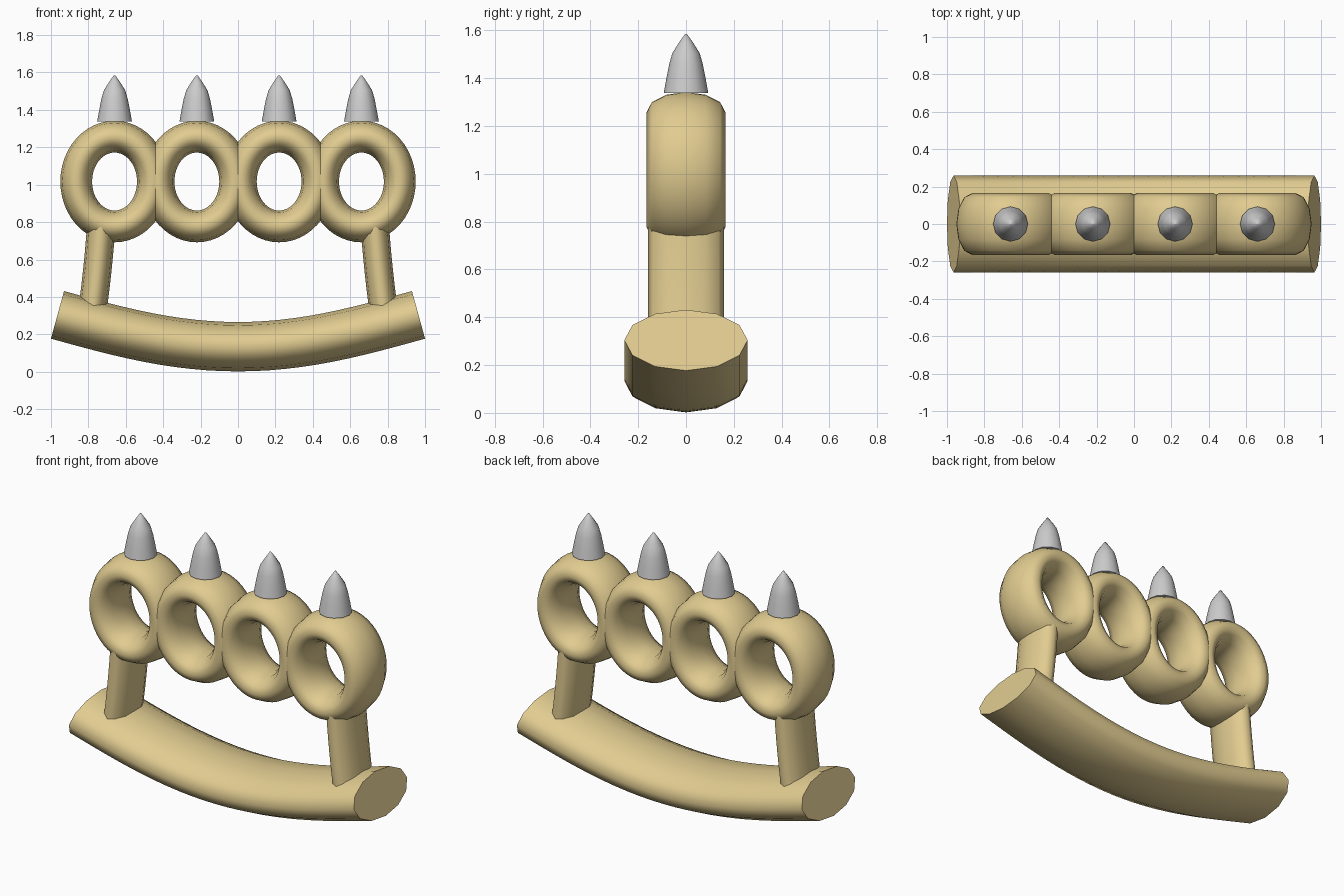
import bpy, bmesh, math
from mathutils import Vector

if "Cube" in bpy.data.objects:
    bpy.data.objects.remove(bpy.data.objects["Cube"])

SIDES = 12


def material(name, rgb):
    m = bpy.data.materials.new(name)
    m.diffuse_color = (*rgb, 1)
    m.use_nodes = True
    m.node_tree.nodes["Principled BSDF"].inputs["Base Color"].default_value = m.diffuse_color
    return m


brass = material("brass", (0.75, 0.60, 0.28))


def build(name, rings, closed, mat=None):
    """Skin a list of vertex loops; cap the ends unless closed."""
    bm = bmesh.new()
    loops = [[bm.verts.new(p) for p in r] for r in rings]
    n = len(loops)
    for i in range(n if closed else n - 1):
        a, b = loops[i], loops[(i + 1) % n]
        for j in range(len(a)):
            k = (j + 1) % len(a)
            bm.faces.new((a[j], a[k], b[k], b[j]))
    if not closed:
        bm.faces.new(loops[0])
        bm.faces.new(loops[-1])
    bmesh.ops.recalc_face_normals(bm, faces=bm.faces)
    me = bpy.data.meshes.new(name)
    bm.to_mesh(me)
    bm.free()
    ob = bpy.data.objects.new(name, me)
    bpy.context.collection.objects.link(ob)
    if mat:
        me.materials.append(mat)
    bpy.ops.object.select_all(action='DESELECT')
    ob.select_set(True)
    bpy.context.view_layer.objects.active = ob
    bpy.ops.object.shade_smooth_by_angle(angle=math.radians(68))
    return ob


def section(x, z, normal, half_thick, half_depth):
    """Oval cross-section; thickness along normal, depth along y."""
    nx, nz = normal
    pts = []
    for j in range(SIDES):
        t = math.tau * j / SIDES
        u = half_thick * math.cos(t)
        pts.append(Vector((x + nx * u, half_depth * math.sin(t), z + nz * u)))
    return pts


def unit(a, b):
    d = math.hypot(a, b)
    return a / d, b / d


# curved palm handle
rings = []
for i in range(25):
    x = -0.965 + 1.93 * i / 24
    z = 0.134 + 0.2227 * x**2 - 0.043 * x**4
    slope = 0.4454 * x - 0.172 * x**3
    rings.append(section(x, z, unit(-slope, 1), 0.132, 0.258))
build("palm_handle", rings, False, brass)

# two posts joining the handle to the outer rings
for side, label in ((-1, "left"), (1, "right")):
    rings = []
    for i in range(7):
        t = i / 6
        x = 0.785 - 0.075 * t + 0.02 * t * t
        slope = (-0.075 + 0.04 * t) / 0.52
        rings.append(section(side * x, 0.28 + 0.52 * t,
                             unit(side, -slope), 0.076, 0.158))
    build("post_" + label, rings, False, brass)

# four finger rings, each with a spike on top
spike_profile = [(0.093, 1.338), (0.082, 1.40), (0.07, 1.46),
                 (0.057, 1.505), (0.03, 1.548), (0.004, 1.585)]
for n in range(4):
    cx = -0.66 + 0.44 * n
    rings = []
    for i in range(48):
        a = math.tau * i / 48
        c, s = math.cos(a), math.sin(a)
        rings.append(section(cx + 0.205 * c, 1.017 + 0.24 * s,
                             (c, s), 0.085, 0.165))
    build(f"finger_ring_{n + 1}", rings, True, brass)

    rings = [[(cx + r * math.cos(math.tau * j / 12),
               r * math.sin(math.tau * j / 12), z) for j in range(12)]
             for r, z in spike_profile]
    build(f"spike_{n + 1}", rings, False)
